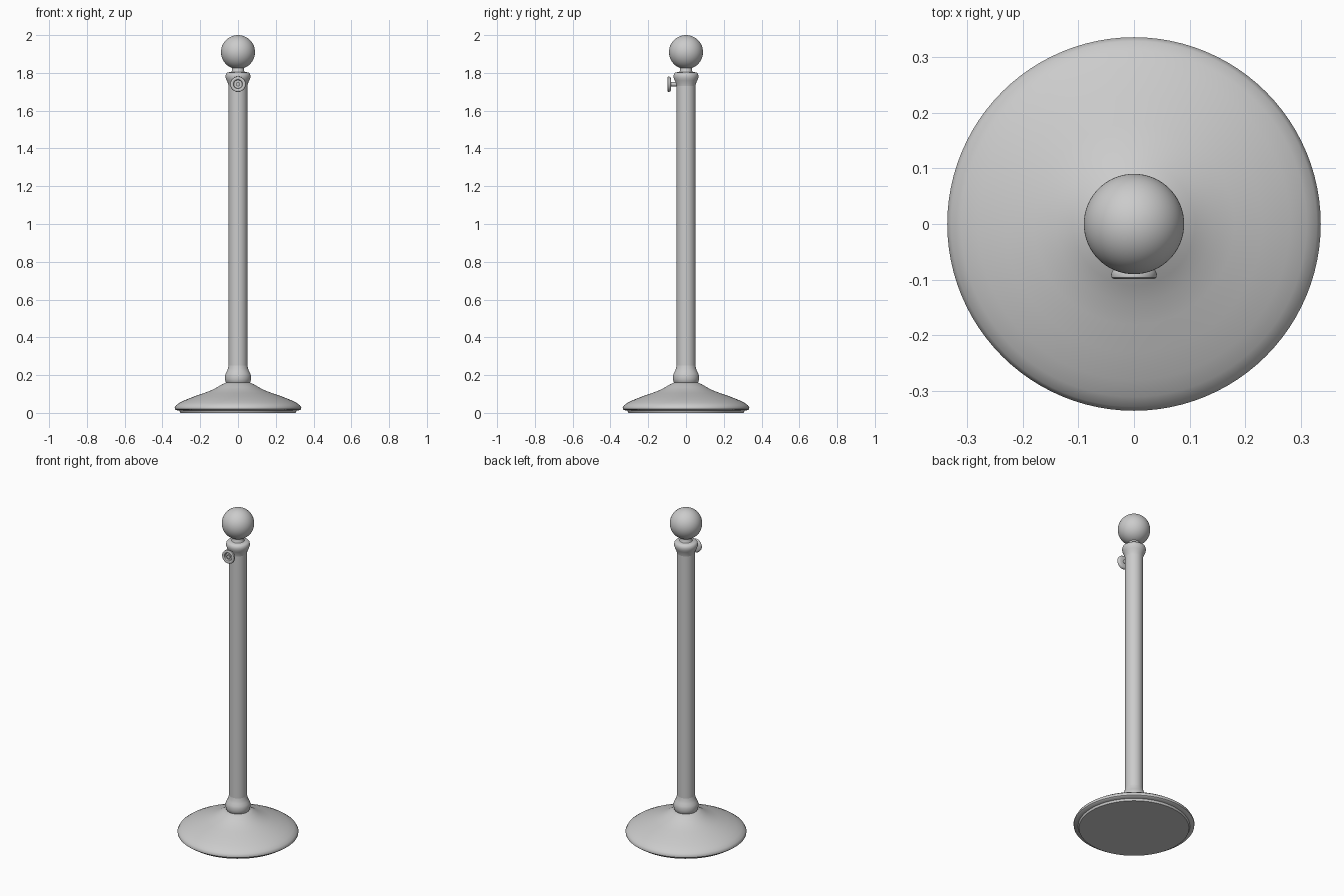
import bpy, bmesh, math
from mathutils import Matrix, Vector

cube = bpy.data.objects.get("Cube")
if cube:
    bpy.data.objects.remove(cube, do_unlink=True)

# Single painted-metal colour
grey = bpy.data.materials.new("plain grey")
grey.use_nodes = True
colour = (0.6, 0.6, 0.6, 1)
grey.diffuse_color = colour
grey.node_tree.nodes["Principled BSDF"].inputs["Base Color"].default_value = colour


def lathe(name, profile, segments=64, matrix=Matrix(), angle=40):
    """Spin a (radius, height) profile that starts and ends on the axis."""
    bm = bmesh.new()
    verts = [bm.verts.new((r, 0, z)) for r, z in profile]
    edges = [bm.edges.new(pair) for pair in zip(verts, verts[1:])]
    bmesh.ops.spin(bm, geom=verts + edges, cent=(0, 0, 0), axis=(0, 0, 1),
                   angle=math.tau, steps=segments, use_duplicate=False)
    bmesh.ops.remove_doubles(bm, verts=bm.verts, dist=1e-5)
    bmesh.ops.recalc_face_normals(bm, faces=bm.faces)
    mesh = bpy.data.meshes.new(name)
    bm.to_mesh(mesh)
    bm.free()
    mesh.materials.append(grey)
    obj = bpy.data.objects.new(name, mesh)
    obj.matrix_world = matrix
    bpy.context.collection.objects.link(obj)
    bpy.ops.object.select_all(action="DESELECT")
    obj.select_set(True)
    bpy.context.view_layer.objects.active = obj
    bpy.ops.object.shade_smooth_by_angle(angle=math.radians(angle))
    return obj


# Flared foot with a rounded lip
lathe("base", [(0, 0), (0.305, 0), (0.31, 0.012), (0.328, 0.015), (0.334, 0.02),
               (0.335, 0.028), (0.328, 0.04), (0.31, 0.053), (0.28, 0.068),
               (0.23, 0.088), (0.18, 0.105), (0.14, 0.12), (0.11, 0.136),
               (0.085, 0.151), (0.065, 0.16), (0, 0.16)], 96)

# Long post
lathe("post", [(0, 0.15), (0.05, 0.15), (0.05, 1.78), (0, 1.78)])

# Collar where the post meets the foot
lathe("lower_collar", [(0, 0.155), (0.06, 0.157), (0.066, 0.165), (0.069, 0.18),
                       (0.069, 0.195), (0.066, 0.207), (0.059, 0.22),
                       (0.053, 0.235), (0.05, 0.25), (0, 0.25)])

# Collar and neck beneath the ball
lathe("upper_collar", [(0, 1.73), (0.05, 1.73), (0.053, 1.745), (0.06, 1.76),
                       (0.065, 1.773), (0.066, 1.785), (0.063, 1.796),
                       (0.056, 1.802), (0.036, 1.805), (0.032, 1.812),
                       (0.032, 1.84), (0, 1.84)])

# Ball finial
steps = 32
ball = [(0.09 * math.sin(math.pi * i / steps), 1.91 - 0.09 * math.cos(math.pi * i / steps))
        for i in range(steps + 1)]
lathe("ball_finial", ball)

# Dished knob on a stem, facing the front
knob = [(0, 0.04), (0.011, 0.04), (0.011, 0.08), (0.032, 0.08), (0.038, 0.083),
        (0.041, 0.089), (0.04, 0.096), (0.036, 0.099), (0.028, 0.099),
        (0.024, 0.096), (0.022, 0.086), (0.011, 0.086), (0.011, 0.094), (0, 0.094)]
lathe("rope_knob", knob, 48,
      Matrix.Translation(Vector((0, 0, 1.74))) @ Matrix.Rotation(math.pi / 2, 4, "X"))
